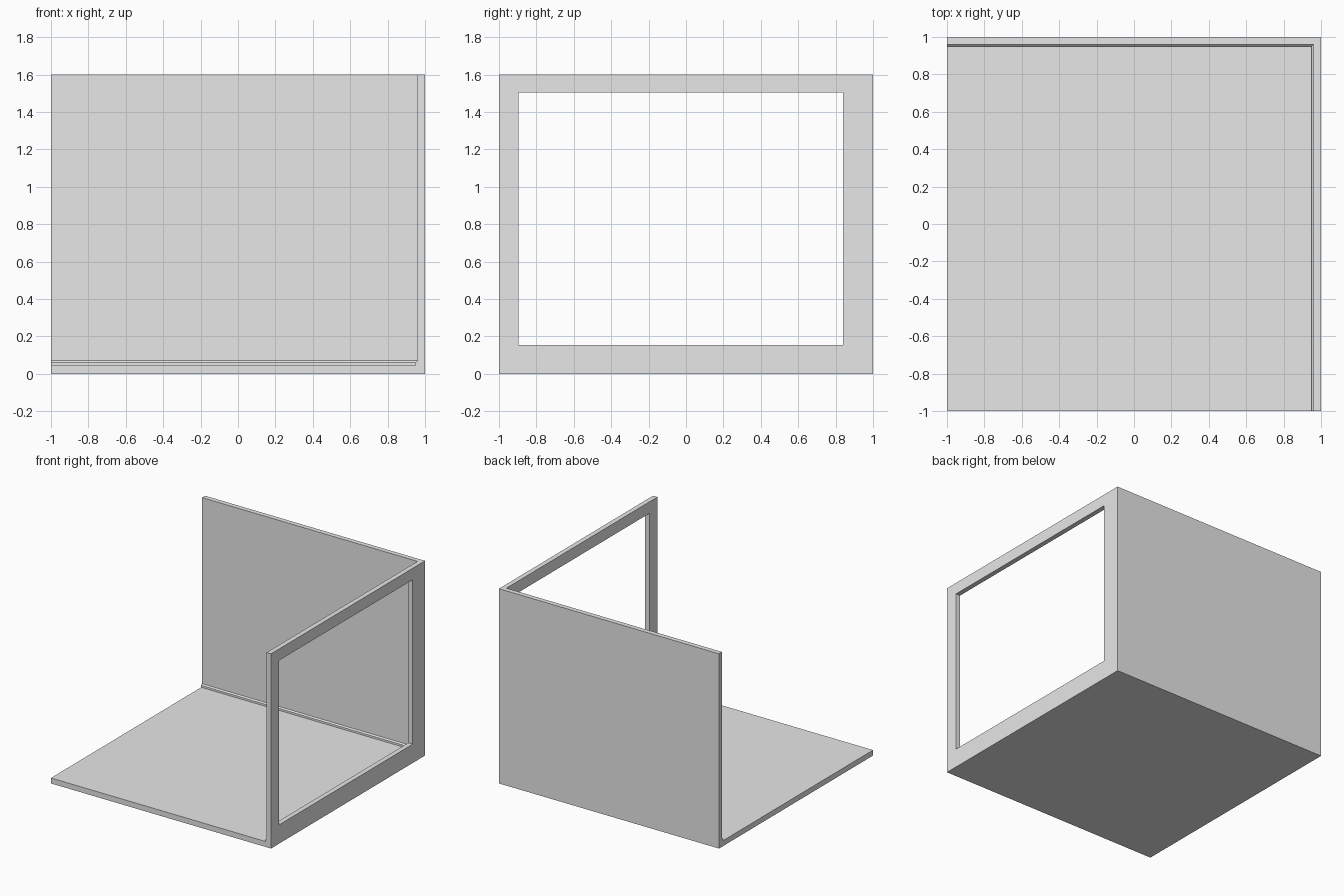
import bpy
import bmesh

default = bpy.data.objects.get("Cube")
if default:
    bpy.data.objects.remove(default, do_unlink=True)

HEIGHT = 1.6
FLOOR = 0.045
WALL = 0.04
SKIRTING = 0.05      # wall plus skirting thickness
OUT = 1.2            # cutters overshoot the shell to here

grey = bpy.data.materials.new("light_grey")
grey.use_nodes = True
grey.diffuse_color = (0.8, 0.8, 0.8, 1)
grey.node_tree.nodes["Principled BSDF"].inputs["Base Color"].default_value = (0.8, 0.8, 0.8, 1)


def loft(name, levels):
    """Closed solid through stacked rectangles (x0, x1, y0, y1, z)."""
    bm = bmesh.new()
    rings = [[bm.verts.new((x, y, z)) for x, y in ((x0, y0), (x1, y0), (x1, y1), (x0, y1))]
             for x0, x1, y0, y1, z in levels]
    bm.faces.new(rings[0][::-1])
    bm.faces.new(rings[-1])
    for low, high in zip(rings, rings[1:]):
        for i in range(4):
            j = (i + 1) % 4
            bm.faces.new((low[i], low[j], high[j], high[i]))
    bmesh.ops.recalc_face_normals(bm, faces=bm.faces)
    mesh = bpy.data.meshes.new(name)
    bm.to_mesh(mesh)
    bm.free()
    mesh.materials.append(grey)
    obj = bpy.data.objects.new(name, mesh)
    bpy.context.collection.objects.link(obj)
    return obj


# Outer block of the room: floor, back wall and window wall in one piece
room = loft("room_shell", [(-1, 1, -1, 1, 0), (-1, 1, -1, 1, HEIGHT)])

# Interior space, narrower at the bottom to leave a bevelled skirting
interior = loft("interior_cutter", [
    (-OUT, 1 - inset, -OUT, 1 - inset, z) for inset, z in (
        (SKIRTING, FLOOR), (SKIRTING, FLOOR + 0.016),
        (WALL, FLOOR + 0.026), (WALL, HEIGHT + 0.2))])

# Large window opening in the side wall
window = loft("window_cutter", [(0.8, OUT, -0.895, 0.84, z) for z in (0.155, 1.505)])

# Carve the shell, then drop the cutters
bpy.context.view_layer.objects.active = room
for cutter in (interior, window):
    cutter.hide_render = True
    cut = room.modifiers.new(cutter.name, 'BOOLEAN')
    cut.operation = 'DIFFERENCE'
    cut.solver = 'EXACT'
    cut.object = cutter
    bpy.ops.object.modifier_apply(modifier=cut.name)
    bpy.data.objects.remove(cutter, do_unlink=True)
